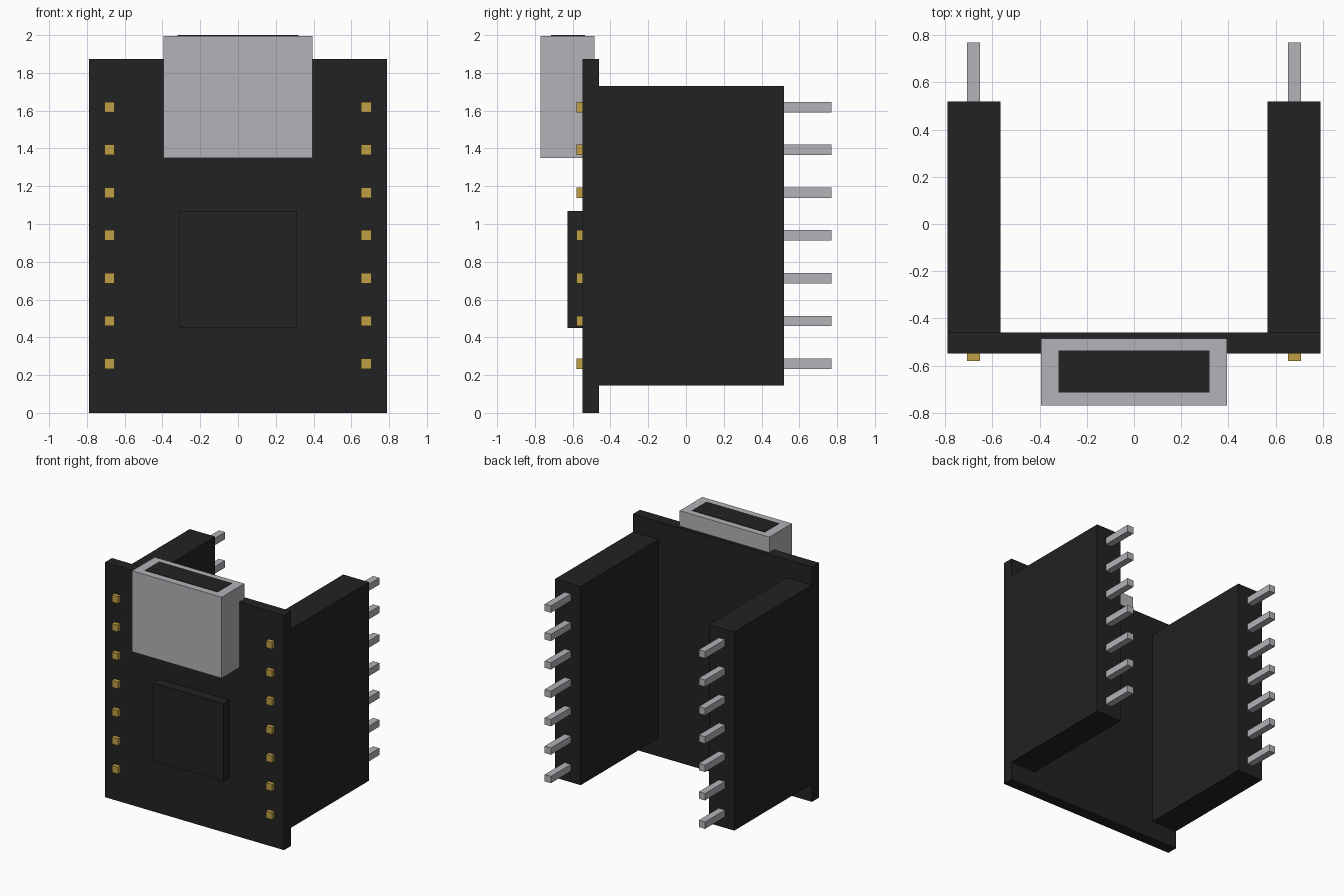
import bpy
import bmesh

cube = bpy.data.objects.get("Cube")
if cube:
    bpy.data.objects.remove(cube, do_unlink=True)


def make_material(name, rgb):
    mat = bpy.data.materials.new(name)
    mat.use_nodes = True
    mat.diffuse_color = (*rgb, 1)
    bsdf = mat.node_tree.nodes["Principled BSDF"]
    bsdf.inputs["Base Color"].default_value = (*rgb, 1)
    return mat


BLACK = make_material("matte black", (0.016, 0.016, 0.016))
SILVER = make_material("silver metal", (0.451, 0.445, 0.474))
GOLD = make_material("gold contact", (0.521, 0.352, 0.060))


def boxes(name, mat, extents):
    """One object made of boxes, each given as (x0, x1, y0, y1, z0, z1)."""
    bm = bmesh.new()
    for x0, x1, y0, y1, z0, z1 in extents:
        verts = bmesh.ops.create_cube(bm, size=1)["verts"]
        bmesh.ops.scale(bm, verts=verts, vec=(x1 - x0, y1 - y0, z1 - z0))
        bmesh.ops.translate(bm, verts=verts,
                            vec=((x0 + x1) / 2, (y0 + y1) / 2, (z0 + z1) / 2))
    mesh = bpy.data.meshes.new(name)
    bm.to_mesh(mesh)
    bm.free()
    mesh.materials.append(mat)
    obj = bpy.data.objects.new(name, mesh)
    bpy.context.collection.objects.link(obj)
    return obj


# Circuit board and the chip on its front
boxes("circuit_board", BLACK, [(-0.79, 0.79, -0.548, -0.46, 0, 1.873)])
boxes("chip", BLACK, [(-0.31, 0.31, -0.628, -0.548, 0.45, 1.07)])

# Connector shell with a dark socket plate on top
boxes("connector_shell", SILVER, [(-0.395, 0.395, -0.77, -0.485, 1.35, 1.996)])
boxes("connector_socket", BLACK, [(-0.32, 0.32, -0.715, -0.535, 1.992, 2.0)])

# Header block, rear pins and front contacts on each side
PIN_X, PIN_HALF, PIN_COUNT = 0.68, 0.0275, 7
FIRST_Z, PITCH = 0.26, 0.2265


def pin_row(side, y0, y1):
    x = side * PIN_X
    rows = [FIRST_Z + i * PITCH for i in range(PIN_COUNT)]
    return [(x - PIN_HALF, x + PIN_HALF, y0, y1, z - PIN_HALF, z + PIN_HALF)
            for z in rows]


for label, side in (("left", 1), ("right", -1)):
    inner, outer = sorted((side * 0.565, side * 0.79))
    boxes(f"{label}_header_block", BLACK, [(inner, outer, -0.46, 0.52, 0.145, 1.73)])
    boxes(f"{label}_header_pins", SILVER, pin_row(side, 0.52, 0.77))
    boxes(f"{label}_contacts", GOLD, pin_row(side, -0.58, -0.548))
